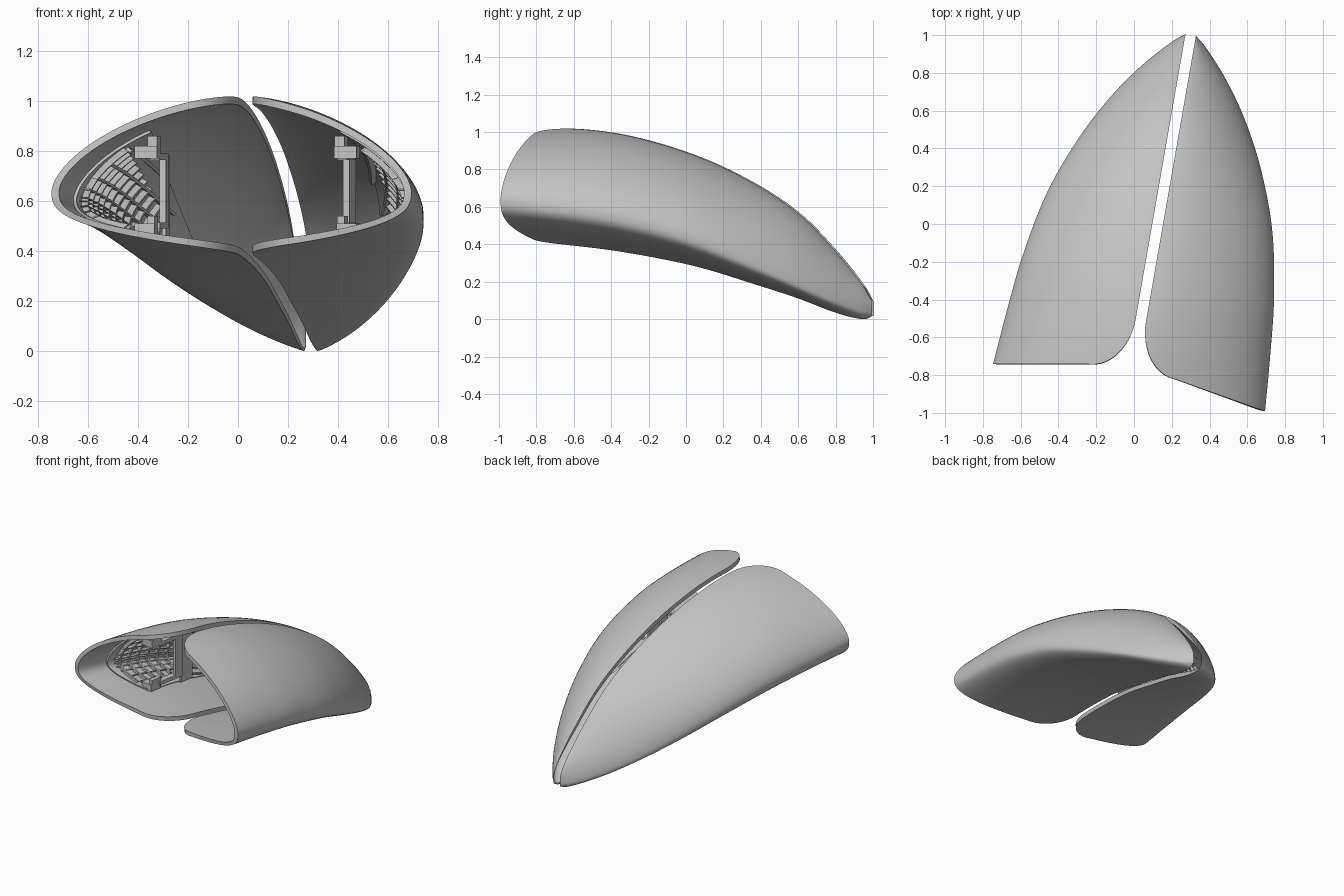
import bpy, bmesh, math
from mathutils import Matrix, Vector

cube = bpy.data.objects.get("Cube")
if cube:
    bpy.data.objects.remove(cube)

mat = bpy.data.materials.new("plain grey")
mat.use_nodes = True
GREY = (0.55, 0.55, 0.55, 1)
mat.diffuse_color = GREY
mat.node_tree.nodes["Principled BSDF"].inputs["Base Color"].default_value = GREY

# Stations from the tip: distance, half width, fold height, top height, bottom height
STATIONS = [
    (0, .03, .045, .09, .02), (.05, .09, .055, .18, 0), (.2, .225, .12, .365, .035),
    (.4, .365, .215, .565, .11), (.65, .495, .335, .73, .19), (.95, .605, .46, .87, .28),
    (1.3, .675, .555, .975, .35), (1.6, .707, .6, 1.017, .39), (1.95, .735, .645, 1.017, .41)]
SLIT = .028


def slope(i, c):
    a, b = STATIONS[max(i - 1, 0)], STATIONS[min(i + 1, len(STATIONS) - 1)]
    return (b[c] - a[c]) / (b[0] - a[0])


def station(s):
    """Smooth interpolation of the four section values."""
    i = max(j for j in range(len(STATIONS) - 1) if STATIONS[j][0] <= s)
    a, b = STATIONS[i], STATIONS[i + 1]
    h = b[0] - a[0]
    x = (s - a[0]) / h
    return [a[c] * (1 + 2 * x) * (1 - x) ** 2 + b[c] * x * x * (3 - 2 * x)
            + h * x * (1 - x) * ((1 - x) * slope(i, c) - x * slope(i + 1, c))
            for c in range(1, 5)]


def across(k):
    """Fraction of the width: 1 at the fold, 0 at the slit."""
    return 1 - (.5 - .5 * math.cos(math.pi * abs(k))) ** 1.5


def surface(k, s, inset):
    """Point on the C-shaped section; k runs from bottom slit through fold to top slit."""
    w, fold, top, bottom = station(s)
    inset *= min(1, .2 + 4 * s)
    u = across(k)
    t = SLIT + max(w - SLIT - inset, 0) * u
    if k >= 0:
        z = fold + (top - inset - fold) * (1 - u ** 1.6) ** .6
    else:
        z = fold - (fold - bottom - inset) * (1 - u) ** .35
    return Vector((t, -s, z))


def front_edge(k):
    """Slanted opening with a rounded corner beside the slit."""
    t = SLIT + .7 * across(k)
    corner = min((t - SLIT) / .215, 1)
    return 1.53 + .28 * math.sqrt(1 - (1 - corner) ** 2) + max(t - .243, 0) * .173


def lining_front(k):
    return 1.66 - .3 * k * k


def lining_back(k):
    return .45 + 1.1 * (k / .55) ** 4


def slab(bm, ks, back, front, outer, inner, ns, power=1):
    """Closed curved slab between two insets of the section surface."""
    k0, k1, nk = ks
    layers = []
    for inset in (outer, inner):
        rows = []
        for i in range(nk + 1):
            k = k0 + (k1 - k0) * i / nk
            start, end = back(k), front(k)
            rows.append([bm.verts.new(surface(k, start + (end - start) * (j / ns) ** power, inset))
                         for j in range(ns + 1)])
        layers.append(rows)
    a, b = layers
    for i in range(nk):
        for j in range(ns):
            for g in layers:
                bm.faces.new((g[i][j], g[i + 1][j], g[i + 1][j + 1], g[i][j + 1]))
        for j in (0, ns):
            bm.faces.new((a[i][j], a[i + 1][j], b[i + 1][j], b[i][j]))
    for j in range(ns):
        for i in (0, nk):
            bm.faces.new((a[i][j], a[i][j + 1], b[i][j + 1], b[i][j]))


def finish(name, bm, smooth):
    bmesh.ops.remove_doubles(bm, verts=bm.verts, dist=.00005)
    bmesh.ops.recalc_face_normals(bm, faces=bm.faces)
    mesh = bpy.data.meshes.new(name)
    bm.to_mesh(mesh)
    bm.free()
    mesh.materials.append(mat)
    if smooth:
        mesh.shade_smooth()
        mesh.set_sharp_from_angle(angle=math.radians(40))
    ob = bpy.data.objects.new(name, mesh)
    bpy.context.collection.objects.link(ob)
    ob.location = (.3, 1, 0)
    ob.rotation_euler.z = -.173
    ob.modifiers.new("both halves", 'MIRROR')


# Outer shells
bm = bmesh.new()
slab(bm, (-1, 1, 72), lambda k: 0, front_edge, 0, .03, 48, 1.5)
finish("shell", bm, True)

# Raised inner lining with a rounded back edge
bm = bmesh.new()
slab(bm, (-.55, .55, 40), lining_back, lining_front, .027, .042, 24)
finish("lining", bm, True)

# Lattice of thin ribs on the lining
bm = bmesh.new()
for n in range(-5, 6):
    k = n * .09
    slab(bm, (k - .007, k + .007, 1), lambda k: max(.8, lining_back(k) + .06),
         lambda k: lining_front(k) - .05, .038, .068, 16)
for n in range(11):
    s = .82 + n * .075
    reach = .45 * ((s - .5) / 1.1) ** .25
    slab(bm, (-reach, reach, 24), lambda k: s, lambda k: s + .012, .038, .068, 1)
finish("lattice_ribs", bm, False)


# Bracket: end blocks, arms, upright post and web
def box(bm, t, s, z):
    size = (t[1] - t[0], s[1] - s[0], z[1] - z[0])
    centre = Vector((sum(t) / 2, -sum(s) / 2, sum(z) / 2))
    bmesh.ops.create_cube(bm, size=1, matrix=Matrix.Translation(centre) @ Matrix.Diagonal((*size, 1)))


bm = bmesh.new()
box(bm, (.36, .45), (1.48, 1.57), (.77, .82))
box(bm, (.36, .4), (1.48, 1.56), (.82, .86))
box(bm, (.37, .45), (1.48, 1.57), (.465, .51))
box(bm, (.37, .4), (1.48, 1.56), (.5, .54))
for z in ((.765, .79), (.49, .515)):
    box(bm, (.36, .4), (1.3, 1.5), z)
box(bm, (.36, .385), (1.3, 1.36), (.49, .79))
box(bm, (.37, .385), (1.2, 1.3), (.44, .78))
finish("bracket", bm, False)
